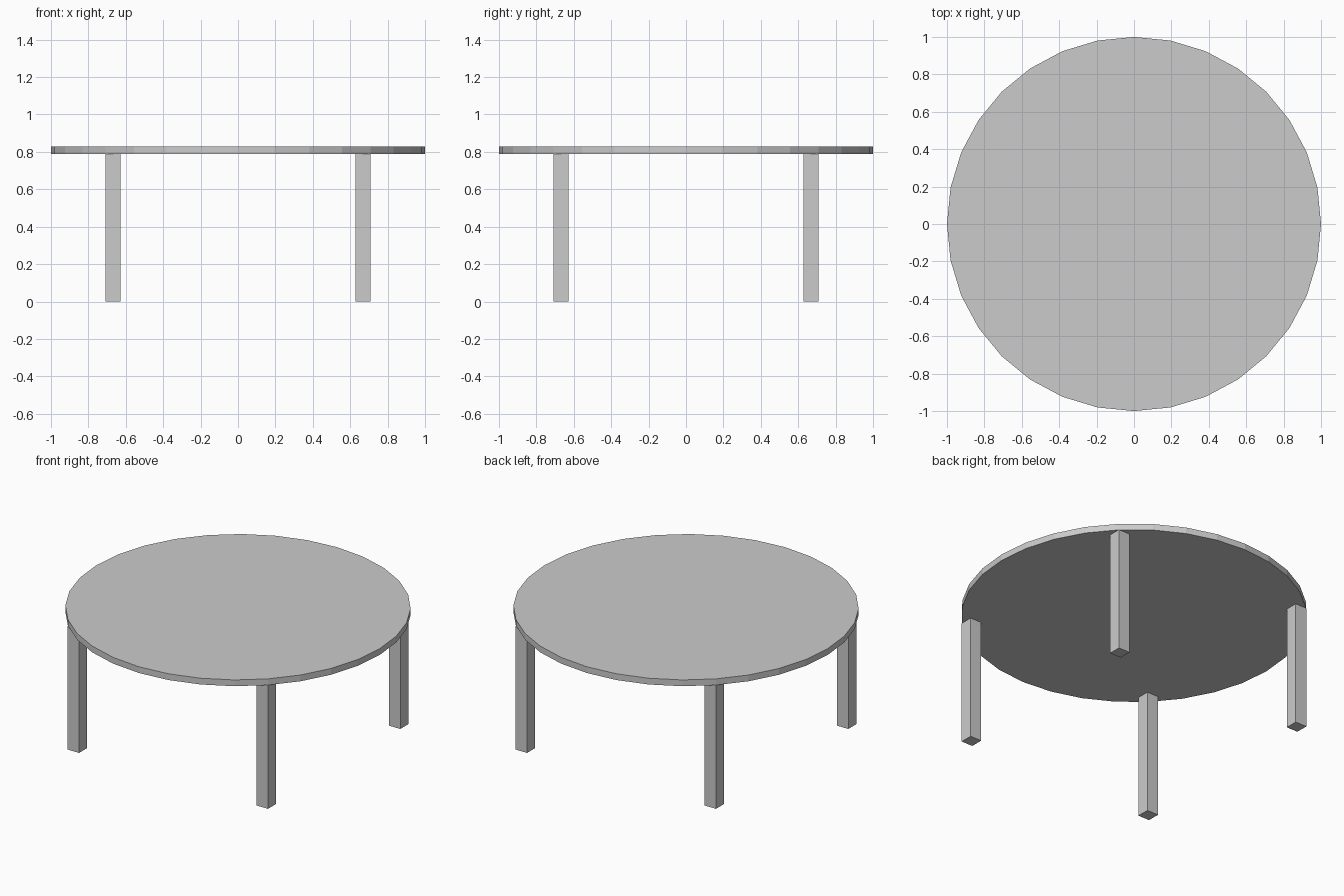
import bpy

if "Cube" in bpy.data.objects:
    bpy.data.objects.remove(bpy.data.objects["Cube"])

TOP_Z, THICK = 0.83, 0.04
LEG_POS, LEG_W = 0.668, 0.08
LEG_H = TOP_Z - THICK

# Round 32-sided tabletop
bpy.ops.mesh.primitive_cylinder_add(vertices=32, radius=1, depth=THICK,
                                    location=(0, 0, TOP_Z - THICK / 2))
bpy.context.object.name = "tabletop"


# Square legs, one per corner
def add_leg(name, sx, sy):
    bpy.ops.mesh.primitive_cube_add(size=1, location=(sx * LEG_POS, sy * LEG_POS, LEG_H / 2))
    leg = bpy.context.object
    leg.name = name
    leg.scale = (LEG_W, LEG_W, LEG_H)
    bpy.ops.object.transform_apply(location=False, rotation=False, scale=True)


for side_y, sy in (("front", -1), ("back", 1)):
    for side_x, sx in (("left", -1), ("right", 1)):
        add_leg(f"{side_y}_{side_x}_leg", sx, sy)
